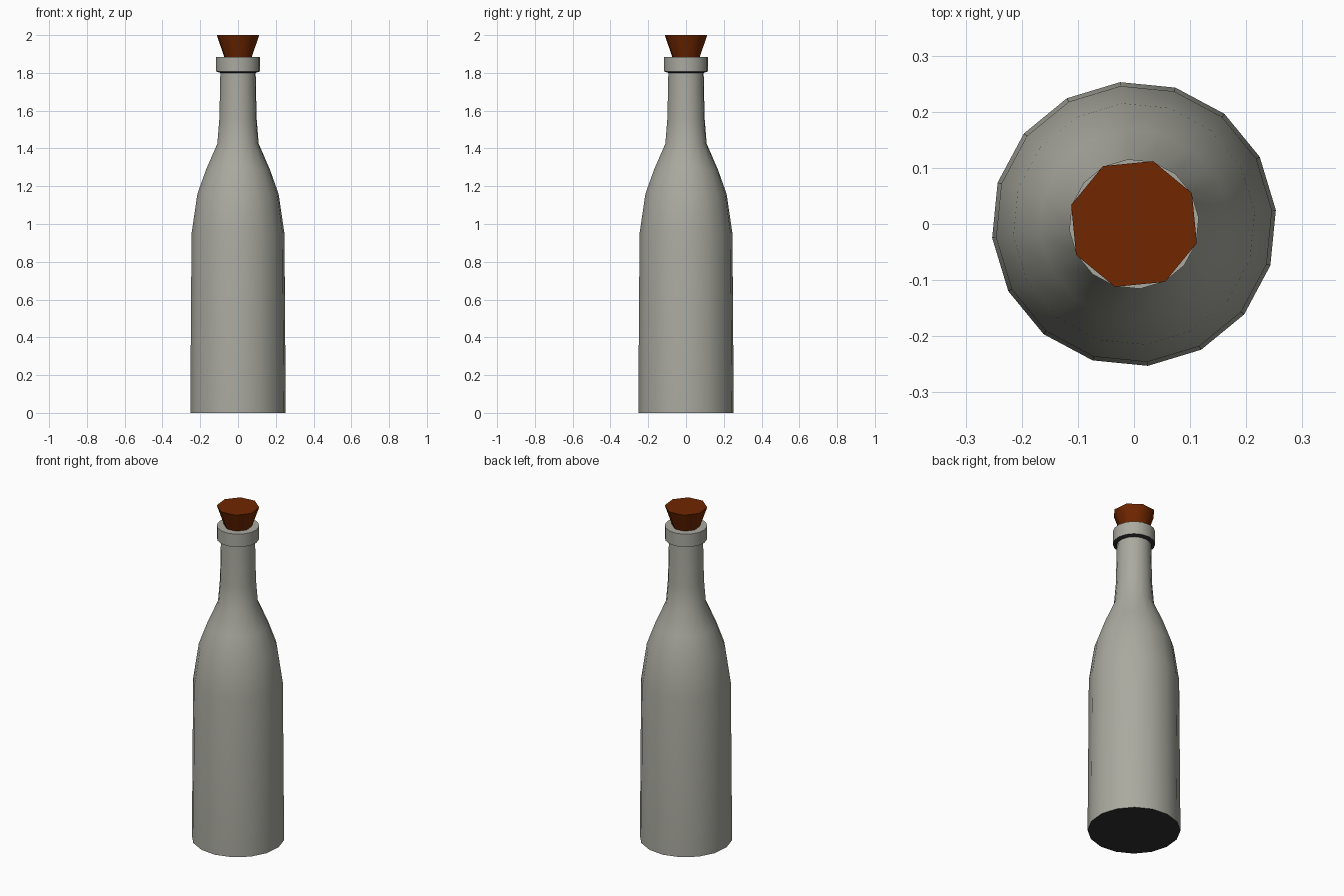
import bpy, bmesh, math

if "Cube" in bpy.data.objects:
    bpy.data.objects.remove(bpy.data.objects["Cube"])


def material(name, rgb):
    m = bpy.data.materials.new(name)
    m.diffuse_color = (*rgb, 1.0)
    m.use_nodes = True
    m.node_tree.nodes["Principled BSDF"].inputs["Base Color"].default_value = m.diffuse_color
    return m


def lathe(name, profile, sides, offset, mats, smooth):
    """Turn a (radius, height) profile about z; a second material goes on undersides."""
    bm = bmesh.new()
    rings = []
    for r, z in profile:
        angles = [offset + math.tau * i / sides for i in range(sides)]
        rings.append([bm.verts.new((r * math.cos(a), r * math.sin(a), z)) for a in angles])
    for low, high in zip(rings, rings[1:]):
        for i in range(sides):
            j = (i + 1) % sides
            bm.faces.new((low[i], low[j], high[j], high[i]))
    bm.faces.new(rings[0][::-1])
    bm.faces.new(rings[-1])
    bm.normal_update()
    if len(mats) > 1:
        for f in bm.faces:
            f.material_index = int(f.normal.z < -0.7)
    mesh = bpy.data.meshes.new(name)
    bm.to_mesh(mesh)
    bm.free()
    for m in mats:
        mesh.materials.append(m)
    obj = bpy.data.objects.new(name, mesh)
    bpy.context.collection.objects.link(obj)
    bpy.ops.object.select_all(action='DESELECT')
    obj.select_set(True)
    bpy.context.view_layer.objects.active = obj
    bpy.ops.object.shade_smooth_by_angle(angle=math.radians(smooth))
    return obj


glass = material("grey glass", (0.40, 0.40, 0.35))
dark = material("dark underside", (0.03, 0.03, 0.03))
cork_brown = material("cork brown", (0.165, 0.02, 0.0))
turn = math.radians(5.6)

# bottle body, shoulder, neck and lip
lathe("bottle", [(0.254, 0), (0.247, 0.95), (0.216, 1.16), (0.169, 1.29), (0.110, 1.425),
                 (0.099, 1.56), (0.094, 1.80), (0.116, 1.807), (0.116, 1.885)],
      16, turn, [glass, dark], 40)

# tapered stopper, its lower end sunk into the lip
lathe("cork", [(0.068, 1.86), (0.117, 2.0)], 8, turn + math.radians(22.5), [cork_brown], 50)
